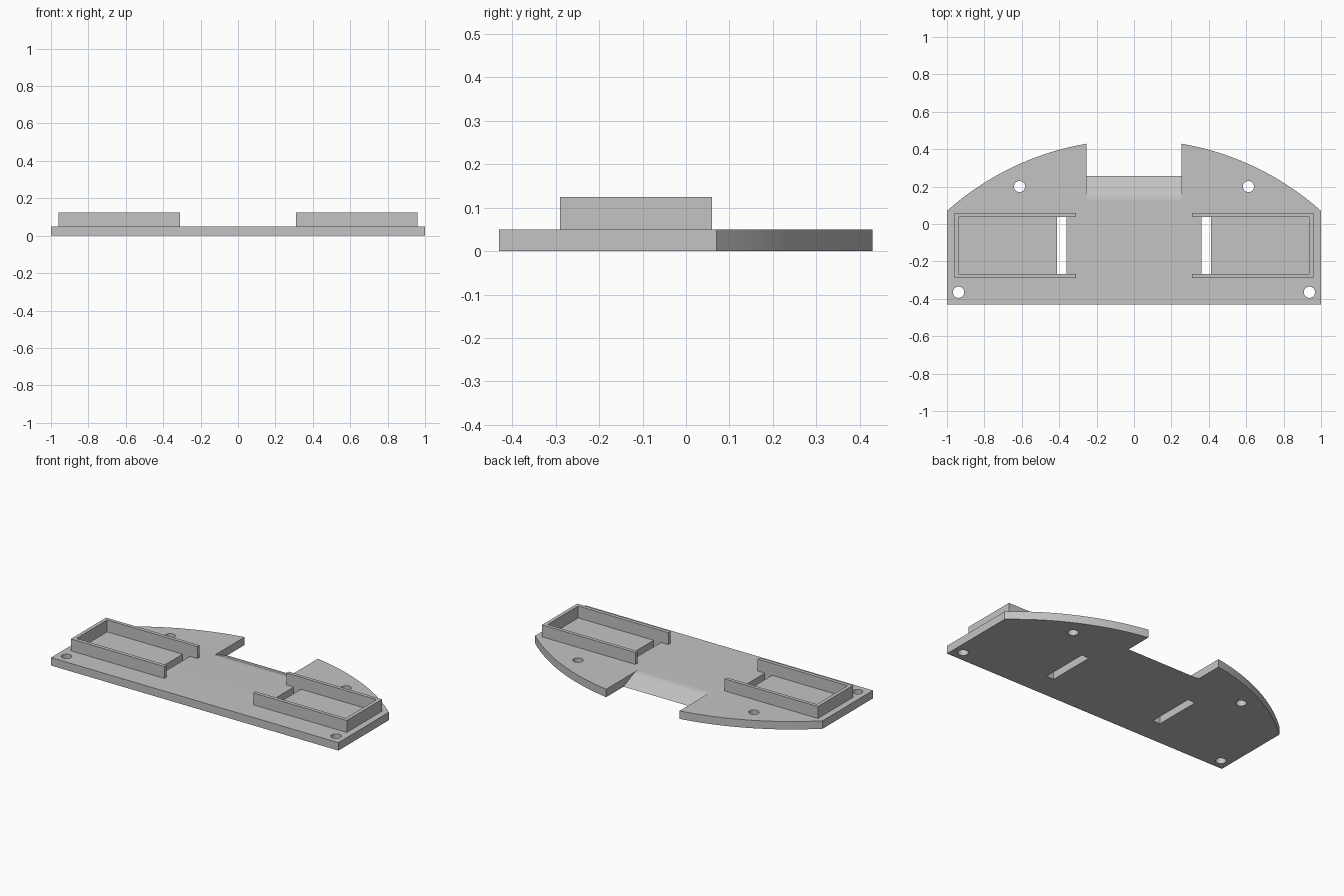
import bpy, bmesh, math

if "Cube" in bpy.data.objects:
    bpy.data.objects.remove(bpy.data.objects["Cube"])

grey = bpy.data.materials.new("light_grey")
grey.diffuse_color = (0.55, 0.55, 0.55, 1)
grey.use_nodes = True
grey.node_tree.nodes["Principled BSDF"].inputs["Base Color"].default_value = grey.diffuse_color


def prism(name, pts, lo, hi, axis="z"):
    """Closed prism from a 2D outline, extruded along z (x,y outline) or x (y,z outline)."""
    bm = bmesh.new()
    put = (lambda p, h: (p[0], p[1], h)) if axis == "z" else (lambda p, h: (h, p[0], p[1]))
    a = [bm.verts.new(put(p, lo)) for p in pts]
    b = [bm.verts.new(put(p, hi)) for p in pts]
    bm.faces.new(a[::-1])
    bm.faces.new(b)
    n = len(pts)
    for i in range(n):
        j = (i + 1) % n
        bm.faces.new((a[i], a[j], b[j], b[i]))
    bmesh.ops.recalc_face_normals(bm, faces=bm.faces)
    me = bpy.data.meshes.new(name)
    bm.to_mesh(me)
    bm.free()
    me.materials.append(grey)
    ob = bpy.data.objects.new(name, me)
    bpy.context.collection.objects.link(ob)
    return ob


def select(ob):
    bpy.ops.object.select_all(action="DESELECT")
    ob.select_set(True)
    bpy.context.view_layer.objects.active = ob


def cut(ob, cutter):
    m = ob.modifiers.new("cut", "BOOLEAN")
    m.operation = "DIFFERENCE"
    m.solver = "EXACT"
    m.object = cutter
    cutter.hide_render = True
    select(ob)
    bpy.ops.object.modifier_apply(modifier=m.name)
    bpy.data.objects.remove(cutter)


def circle(x, y, r, n=32):
    return [(x + r * math.cos(2 * math.pi * i / n), y + r * math.sin(2 * math.pi * i / n)) for i in range(n)]


def rect(x0, x1, y0, y1):
    return [(x0, y0), (x1, y0), (x1, y1), (x0, y1)]


T = 0.05          # plate thickness
TOP = 0.125       # top of the tray walls

# Base plate: straight front and sides, arced back with a central notch
CY, R = -1.052, 1.503
arc = []
for i in range(21):
    x = 1 - 0.745 * i / 20
    arc.append((x, CY + math.sqrt(R * R - x * x)))
half = [(1, -0.43)] + arc + [(0.255, 0.257)]
plate = prism("base_plate", half + [(-x, y) for x, y in reversed(half)], 0, T)

# Sloped edge in the notch, easing into the plate top
ramp = [(0.12, T), (0.14, 0.0485), (0.157, 0.043), (0.257, 0.0), (0.257, -0.1),
        (0.4, -0.1), (0.4, 0.1), (0.12, 0.1)]
cut(plate, prism("ramp_cutter", ramp, -0.255, 0.255, "x"))

# Screw holes and cable slots
for s in (-1, 1):
    for x, y in ((0.938, -0.365), (0.612, 0.2)):
        cut(plate, prism("hole_cutter", circle(s * x, y, 0.03), -0.1, 0.2))
    x0, x1 = sorted((s * 0.361, s * 0.412))
    cut(plate, prism("slot_cutter", rect(x0, x1, -0.267, 0.038), -0.1, 0.2))

select(plate)
bpy.ops.object.shade_smooth_by_angle(angle=math.radians(20))

# U-shaped tray walls, open toward the middle
wall = [(0.31, -0.29), (0.96, -0.29), (0.96, 0.06), (0.31, 0.06),
        (0.31, 0.038), (0.937, 0.038), (0.937, -0.267), (0.31, -0.267)]
for s, side in ((-1, "left"), (1, "right")):
    prism(side + "_tray_wall", [(s * x, y) for x, y in wall], T, TOP)
